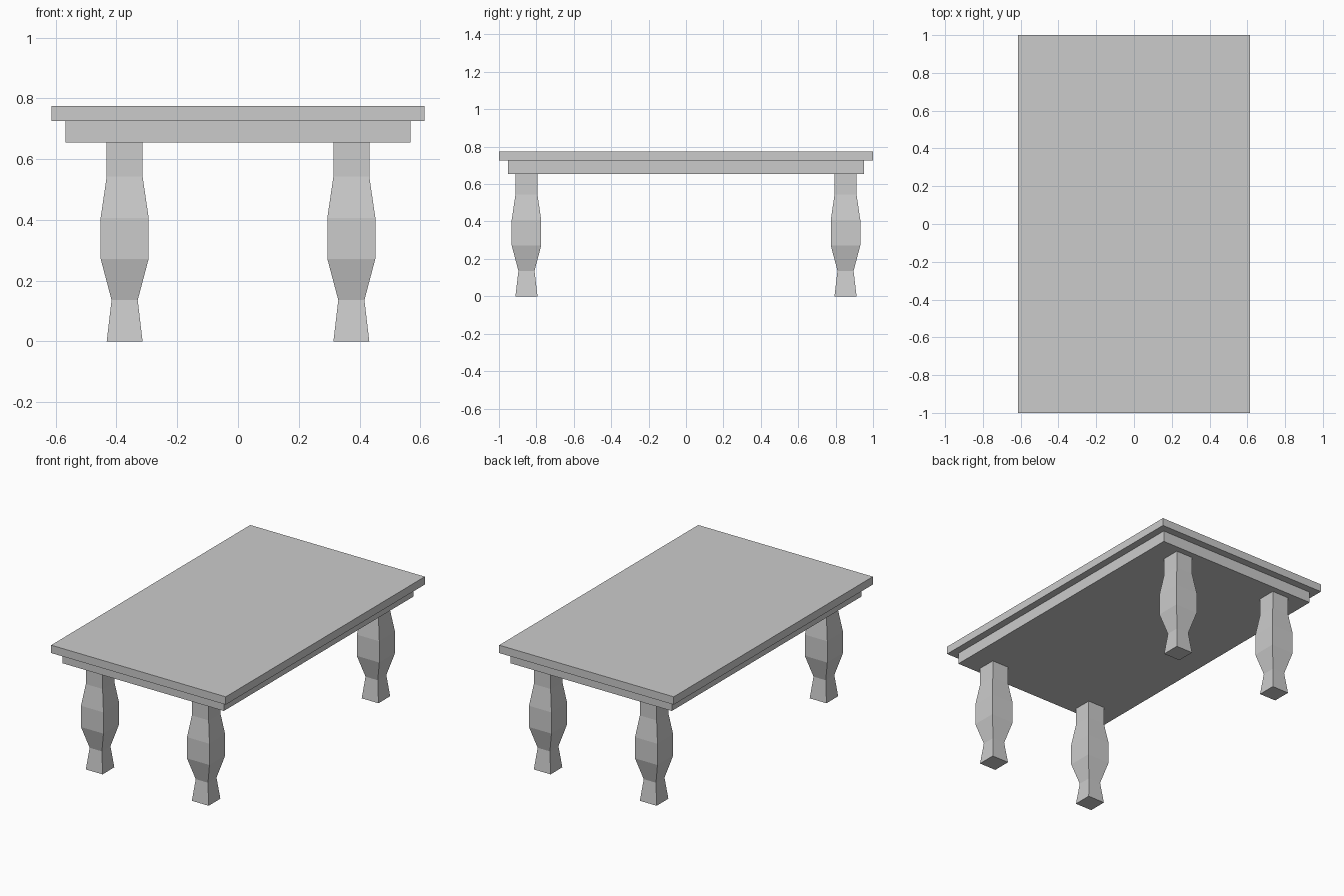
import bpy
import bmesh

if "Cube" in bpy.data.objects:
    bpy.data.objects.remove(bpy.data.objects["Cube"])

LEG_X, LEG_Y = 0.373, 0.853
# Leg profile from the floor up: (height, half width)
LEG_PROFILE = [(0.0, 0.059), (0.136, 0.043), (0.272, 0.079),
               (0.407, 0.079), (0.543, 0.059), (0.67, 0.059)]


def add_object(name, bm):
    bmesh.ops.recalc_face_normals(bm, faces=bm.faces)
    mesh = bpy.data.meshes.new(name)
    bm.to_mesh(mesh)
    bm.free()
    obj = bpy.data.objects.new(name, mesh)
    bpy.context.collection.objects.link(obj)
    return obj


def square_loft(name, sections, cx=0.0, cy=0.0):
    """Stack rectangular sections (z, half_x, half_y) into a closed solid."""
    bm = bmesh.new()
    rings = [[bm.verts.new((cx + sx * hx, cy + sy * hy, z))
              for sx, sy in ((-1, -1), (1, -1), (1, 1), (-1, 1))]
             for z, hx, hy in sections]
    for low, high in zip(rings, rings[1:]):
        for i in range(4):
            j = (i + 1) % 4
            bm.faces.new((low[i], low[j], high[j], high[i]))
    bm.faces.new(rings[0][::-1])
    bm.faces.new(rings[-1])
    return add_object(name, bm)


# Table top and the inset apron beneath it
square_loft("table_top", [(0.725, 0.614, 1.0), (0.775, 0.614, 1.0)])
square_loft("apron", [(0.654, 0.567, 0.952), (0.725, 0.567, 0.952)])

# One shaped leg, mirrored to all four corners
legs = square_loft("legs", [(z, h, h) for z, h in LEG_PROFILE], LEG_X, -LEG_Y)
mirror = legs.modifiers.new("four_corners", 'MIRROR')
mirror.use_axis = (True, True, False)
mirror.use_mirror_merge = False
